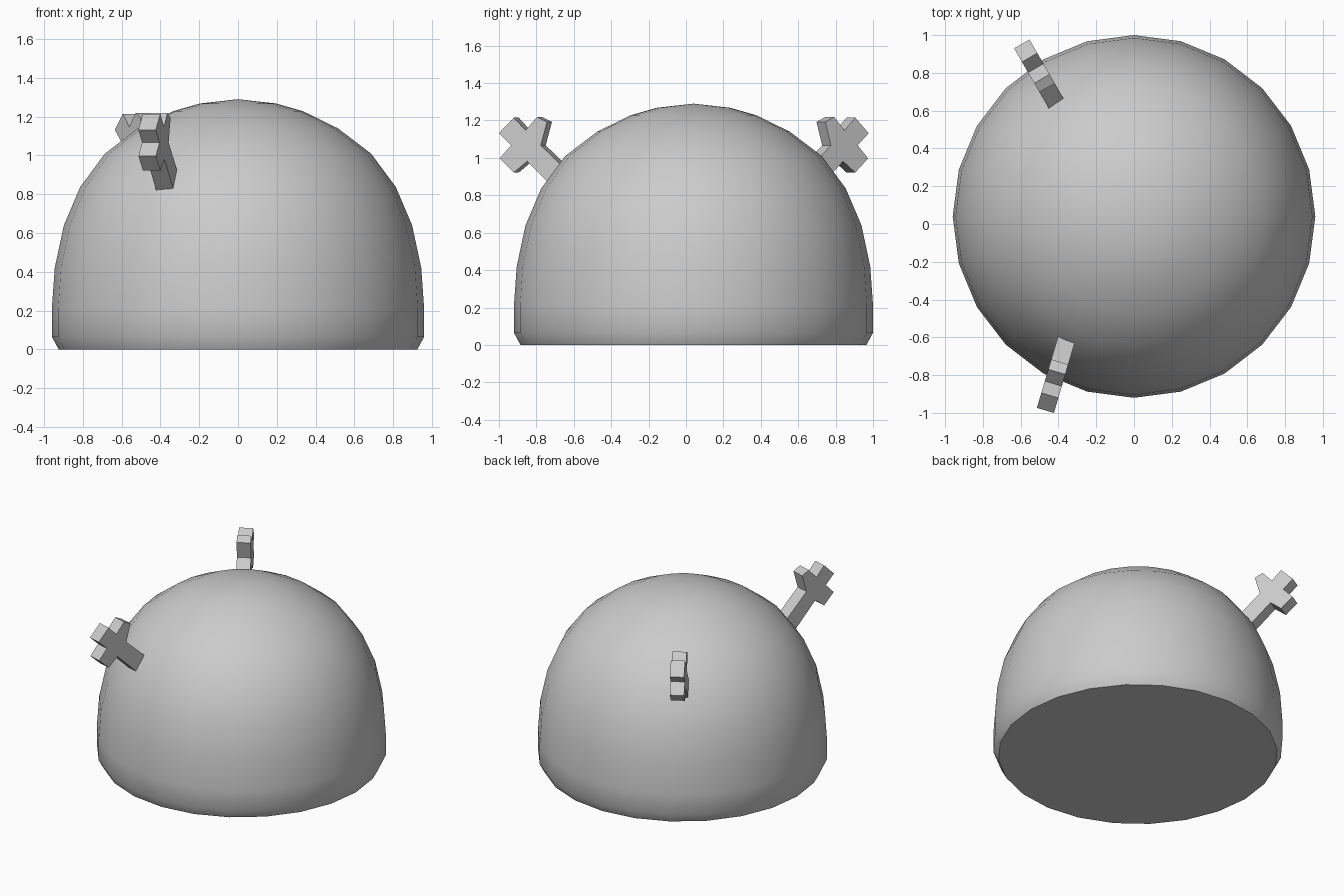
import bpy, bmesh, math
from mathutils import Vector

if "Cube" in bpy.data.objects:
    bpy.data.objects.remove(bpy.data.objects["Cube"])

CY = 0.04    # dome axis sits slightly behind the origin


def finish(bm, name, smooth=None):
    bmesh.ops.recalc_face_normals(bm, faces=bm.faces)
    me = bpy.data.meshes.new(name)
    bm.to_mesh(me)
    bm.free()
    ob = bpy.data.objects.new(name, me)
    bpy.context.collection.objects.link(ob)
    if smooth:
        bpy.context.view_layer.objects.active = ob
        ob.select_set(True)
        bpy.ops.object.shade_smooth_by_angle(angle=math.radians(smooth))
        ob.select_set(False)
    return ob


# Domed body: profile (radius, height) turned in 24 steps
def dome():
    profile = [(0.925, 0), (0.96, 0.065), (0.96, 0.21), (0.945, 0.42), (0.898, 0.64),
               (0.814, 0.837), (0.686, 1.01), (0.515, 1.14), (0.336, 1.228), (0.196, 1.268)]
    n = 24
    bm = bmesh.new()
    rings = [[bm.verts.new((r * math.cos(2 * math.pi * i / n),
                            CY + r * math.sin(2 * math.pi * i / n), z))
              for i in range(n)] for r, z in profile]
    top = bm.verts.new((0, CY, 1.29))
    for a, b in zip(rings, rings[1:]):
        for i in range(n):
            j = (i + 1) % n
            bm.faces.new((a[i], a[j], b[j], b[i]))
    for i in range(n):
        bm.faces.new((rings[-1][i], rings[-1][(i + 1) % n], top))
    bm.faces.new(rings[0][::-1])
    finish(bm, "dome_body", 50)


# Forked prong: flat outline (outward, up) about its hub, given thickness
def prong(name, hub, angle):
    outline = [(-0.28, -0.18), (-0.20, -0.27), (-0.01, -0.085), (0.065, -0.145),
               (0.145, -0.07), (0.08, 0.0), (0.148, 0.065), (0.065, 0.148),
               (0.0, 0.08), (-0.065, 0.152), (-0.12, 0.125), (-0.085, 0.0)]
    out = Vector((-math.sin(angle), math.cos(angle), 0))
    side = Vector((out.y, -out.x, 0)) * 0.047
    bm = bmesh.new()
    near, far = [[bm.verts.new(Vector(hub) + out * u + Vector((0, 0, z)) + side * s)
                  for u, z in outline] for s in (1, -1)]
    bm.faces.new(near)
    bm.faces.new(far[::-1])
    for i in range(len(outline)):
        j = (i + 1) % len(outline)
        bm.faces.new((near[i], far[i], far[j], near[j]))
    finish(bm, name)


dome()
prong("front_prong", (-0.427, -0.845, 1.067), math.radians(163.5))
prong("back_prong", (-0.52, 0.825, 1.067), math.radians(30))
